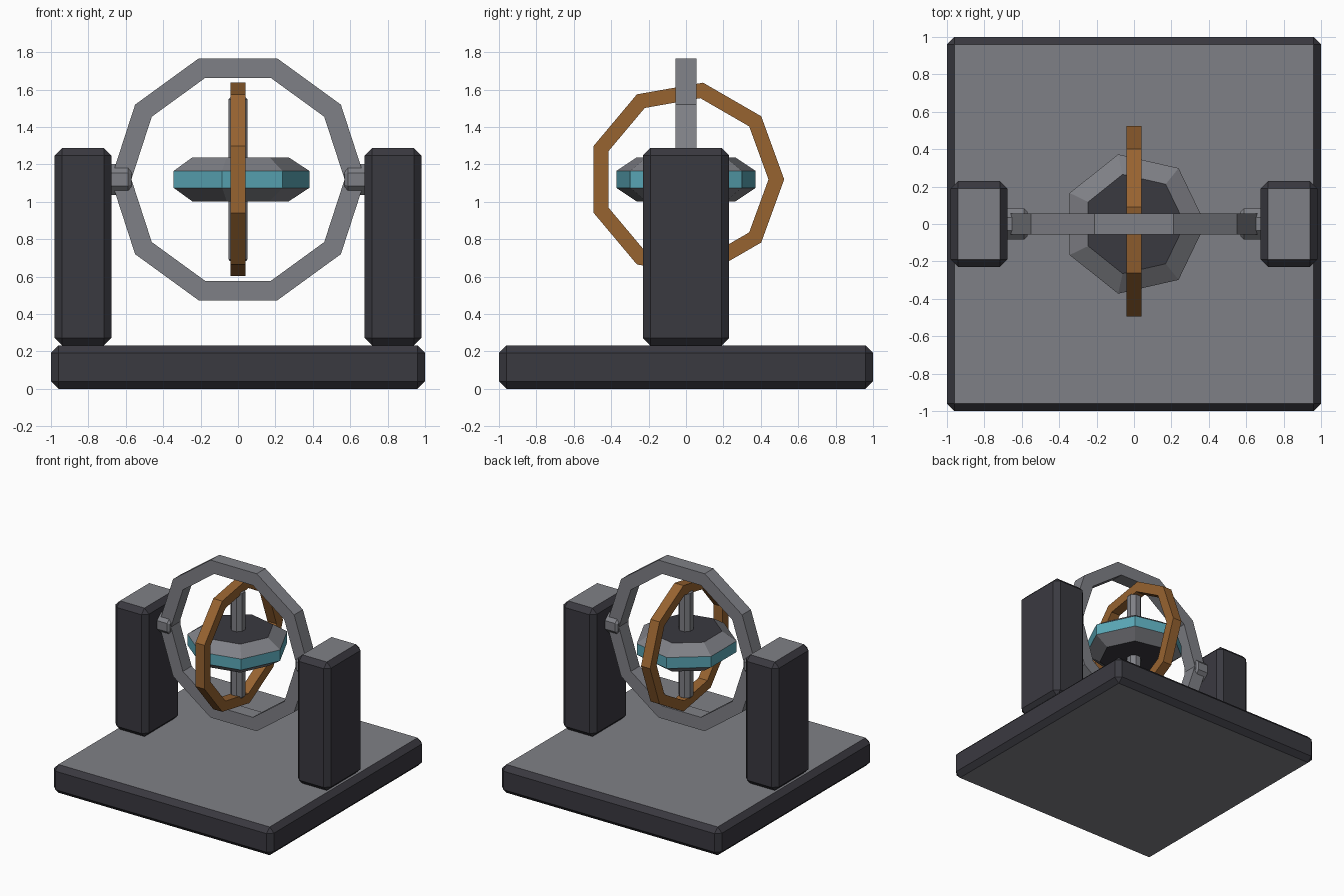
import bpy, bmesh, math
from mathutils import Vector

if "Cube" in bpy.data.objects:
    bpy.data.objects.remove(bpy.data.objects["Cube"])


def material(name, rgb):
    m = bpy.data.materials.new(name)
    m.diffuse_color = (*rgb, 1)
    m.use_nodes = True
    m.node_tree.nodes["Principled BSDF"].inputs["Base Color"].default_value = m.diffuse_color
    return m


CHARCOAL = material("charcoal", (0.042, 0.041, 0.051))
GREY = material("steel grey", (0.212, 0.216, 0.238))
TEAL = material("teal", (0.102, 0.385, 0.47))
BRONZE = material("bronze", (0.31, 0.125, 0.03))
CENTRE = Vector((0, 0, 1.12))


def finish(name, bm, mats, rule=None):
    bmesh.ops.recalc_face_normals(bm, faces=bm.faces)
    bm.normal_update()
    if rule:
        for f in bm.faces:
            f.material_index = rule(f)
    me = bpy.data.meshes.new(name)
    bm.to_mesh(me)
    bm.free()
    for m in mats:
        me.materials.append(m)
    ob = bpy.data.objects.new(name, me)
    bpy.context.collection.objects.link(ob)
    return ob


def block(name, lo, hi, bevel=0.04):
    """Chamfered charcoal block with grey flat top and bottom."""
    bm = bmesh.new()
    bmesh.ops.create_cube(bm, size=1)
    for v in bm.verts:
        v.co = [(a + b) / 2 + c * (b - a) for a, b, c in zip(lo, hi, v.co)]
    bmesh.ops.bevel(bm, geom=bm.edges[:], offset=bevel, segments=1,
                    affect='EDGES', profile=0.5)
    return finish(name, bm, [CHARCOAL, GREY], lambda f: int(abs(f.normal.z) > 0.95))


def lathe(name, profile, sides, u, v, centre, mats, rule=None, ring=False, turn=0.0):
    """Spin (radius, height) points; u is the zero-angle direction, v the 90 degree one."""
    u, v = Vector(u), Vector(v)
    w = u.cross(v)
    bm = bmesh.new()
    loops = []
    for r, h in profile:
        loops.append([])
        for i in range(sides):
            a = turn + math.tau * i / sides
            loops[-1].append(bm.verts.new(
                centre + u * r * math.cos(a) + v * r * math.sin(a) + w * h))
    pairs = list(zip(loops, loops[1:]))
    if ring:
        pairs.append((loops[-1], loops[0]))
    else:
        bm.faces.new(loops[0])
        bm.faces.new(loops[-1])
    for a, b in pairs:
        for i in range(sides):
            j = (i + 1) % sides
            bm.faces.new((a[i], a[j], b[j], b[i]))
    return finish(name, bm, mats, rule)


def hoop(name, inner, outer, half, sides, u, v, mat):
    prof = [(inner, -half), (outer, -half), (outer, half), (inner, half)]
    return lathe(name, prof, sides, u, v, CENTRE, [mat], ring=True)


def rod(name, r, half, chamfer, u, v, centre):
    prof = [(r - chamfer, -half), (r, chamfer - half), (r, half - chamfer), (r - chamfer, half)]
    return lathe(name, prof, 8, u, v, centre, [GREY], turn=math.pi / 8)


X, Y, Z = (1, 0, 0), (0, 1, 0), (0, 0, 1)

# Base plate and the two side posts with their pivot pins
block("base", (-1, -1, 0), (1, 1, 0.232))
for side, s in (("left", -1), ("right", 1)):
    x0, x1 = sorted((s * 0.98, s * 0.677))
    block(side + "_post", (x0, -0.23, 0.232), (x1, 0.23, 1.288))
    rod(side + "_pivot_pin", 0.09, 0.065, 0.017, Y, Z, CENTRE + Vector((s * 0.635, 0, 0)))

# Gimbal rings
hoop("outer_ring", 0.57, 0.68, 0.057, 10, X, Z, GREY)
hoop("inner_ring", 0.441, 0.525, 0.041, 9, Y, Z, BRONZE)

# Spinning rotor: teal rim, grey slopes, charcoal caps
def rotor_rule(f):
    nz = abs(f.normal.z)
    return 0 if nz > 0.98 else 2 if nz < 0.1 else 1


lathe("rotor", [(0.272, -0.117), (0.382, -0.045), (0.382, 0.045), (0.272, 0.117)],
      7, X, Y, CENTRE, [CHARCOAL, GREY, TEAL], rotor_rule)

# Vertical rotor shaft
rod("shaft", 0.056, 0.437, 0.01, X, Y, CENTRE)
